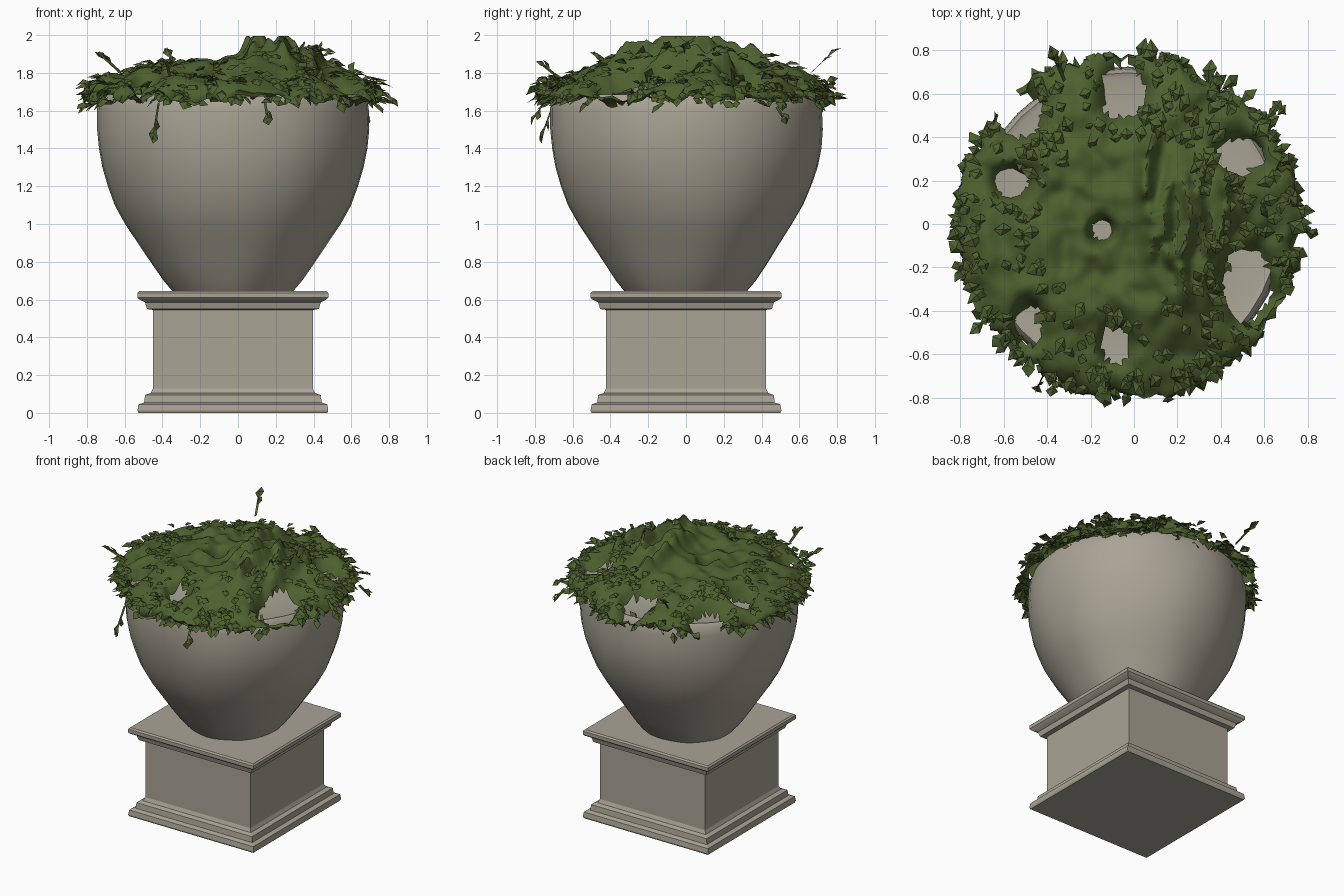
import bpy, bmesh, math, random
from mathutils import Vector, noise

random.seed(7)
CX = -0.027  # axis of pot and pedestal

cube = bpy.data.objects.get("Cube")
if cube:
    bpy.data.objects.remove(cube, do_unlink=True)


def material(name, color):
    m = bpy.data.materials.new(name)
    m.use_nodes = True
    m.diffuse_color = color
    m.node_tree.nodes["Principled BSDF"].inputs["Base Color"].default_value = color
    return m


STONE = material("stone", (0.40, 0.37, 0.30, 1))
GREEN = material("leaf green", (0.075, 0.118, 0.028, 1))


def finish(name, bm, mat, angle=None):
    me = bpy.data.meshes.new(name)
    bm.to_mesh(me)
    bm.free()
    me.materials.append(mat)
    ob = bpy.data.objects.new(name, me)
    bpy.context.collection.objects.link(ob)
    if angle:
        bpy.ops.object.select_all(action="DESELECT")
        ob.select_set(True)
        bpy.context.view_layer.objects.active = ob
        bpy.ops.object.shade_smooth_by_angle(angle=math.radians(angle))
    return ob


def loft(bm, rings):
    """Skin a list of equal vertex rings."""
    n = len(rings[0])
    for a, b in zip(rings, rings[1:]):
        for i in range(n):
            j = (i + 1) % n
            bm.faces.new((a[i], a[j], b[j], b[i]))


def fbm(x, y, z=0.0):
    return noise.noise(Vector((x, y, z)))


# Square pedestal with stepped mouldings: (half width, height)
bm = bmesh.new()
steps = [(0.5, 0), (0.505, 0.012), (0.5, 0.045), (0.47, 0.055), (0.465, 0.095),
         (0.435, 0.105), (0.423, 0.13), (0.423, 0.545), (0.455, 0.55), (0.465, 0.585),
         (0.495, 0.6), (0.505, 0.61), (0.505, 0.635), (0.495, 0.645)]
rings = []
for w, z in steps:
    rings.append([bm.verts.new((CX + sx * w, sy * w, z))
                  for sx, sy in ((-1, -1), (1, -1), (1, 1), (-1, 1))])
loft(bm, rings)
bm.faces.new(rings[0][::-1])
bm.faces.new(rings[-1])
finish("pedestal", bm, STONE, 25)

# Rounded pot, slightly uneven, closed by a low mound of soil
bm = bmesh.new()
outline = [(0.32, 0.64), (0.37, 0.7), (0.43, 0.79), (0.5, 0.9), (0.565, 1.0), (0.622, 1.1),
           (0.662, 1.2), (0.695, 1.3), (0.715, 1.4), (0.723, 1.5), (0.72, 1.6),
           (0.713, 1.66), (0.695, 1.685), (0.67, 1.675), (0.4, 1.72), (0.1, 1.75)]
SIDES = 40
rings = []
for r, z in outline:
    ring = []
    for i in range(SIDES):
        a = math.tau * i / SIDES
        c, s = math.cos(a), math.sin(a)
        k = r + 0.012 * fbm(2 * c, 2 * s, 2.5 * z)
        ring.append(bm.verts.new((CX + k * c, k * s, z)))
    rings.append(ring)
loft(bm, rings)
bm.faces.new(rings[0][::-1])
bm.faces.new(rings[-1])
finish("pot", bm, STONE, 40)

# Gaps in the foliage: x, y, half width, half depth
GAPS = [(-0.05, 0.61, 0.09, 0.13), (-0.53, 0.50, 0.10, 0.10), (0.49, 0.31, 0.10, 0.08),
        (0.52, -0.27, 0.11, 0.16), (-0.08, -0.55, 0.06, 0.08), (-0.48, -0.46, 0.06, 0.09),
        (-0.56, 0.19, 0.07, 0.06), (-0.15, -0.03, 0.045, 0.045)]
# Long crests of leaves: x, y start, y end, height, half width
CRESTS = [(0.07, -0.25, 0.45, 0.10, 0.035), (0.15, -0.28, 0.30, 0.09, 0.03),
          (0.24, -0.42, 0.26, 0.12, 0.03), (0.32, -0.32, 0.40, 0.09, 0.025),
          (0.41, -0.30, 0.36, 0.11, 0.03), (-0.29, -0.05, 0.2, 0.04, 0.03)]


def gap(x, y):
    """Relative distance to the nearest gap, below one inside it."""
    return min(math.hypot((x - gx) / w, (y - gy) / d) for gx, gy, w, d in GAPS)


def mound(x, y):
    r = math.hypot(x - CX, y)
    z = 1.865 - 0.13 * min(r / 0.75, 1.1) ** 3
    z += 0.05 * fbm(4 * x, 4 * y, 3) + 0.035 * fbm(11 * x, 11 * y, 5)
    z += 0.035 * math.exp(-((x - 0.22) / 0.2) ** 2 - (y / 0.4) ** 2)
    for cx, y0, y1, h, w in CRESTS:
        bend = x - cx - 0.02 * math.sin(13 * y + cx * 30)
        t = max(0, min(1, (y - y0) / 0.12, (y1 - y) / 0.12))
        z += h * t * math.exp(-(bend / w) ** 2) * (0.75 + 0.7 * fbm(14 * y, 9 * cx))
    z -= 0.12 * math.exp(-3 * max(0, gap(x, y) - 1))
    return min(z, 1.995)


# Leafy blanket: polar sheet with gaps, ragged edge and curled-over rim
bm = bmesh.new()
SPOKES, RINGS, CURL = 144, 44, 5
rings = []
for j in range(RINGS + CURL):
    ring = []
    for i in range(SPOKES):
        a = math.tau * i / SPOKES
        c, s = math.cos(a), math.sin(a)
        edge = 0.735 + 0.035 * fbm(3 * c, 3 * s, 1) + 0.05 * fbm(14 * c, 14 * s, 8)
        t = min(1, (j + 1) / RINGS)
        x, y = CX + edge * t * c, edge * t * s
        z = mound(x, y)
        curl = max(0, j + 1 - RINGS)
        if curl:
            k = curl / CURL
            out = 0.045 * math.sin(2.2 * k) + 0.04 * k * fbm(25 * c, 25 * s, 4 * k)
            z = z * (1 - k) + k * (1.665 + 0.07 * fbm(7 * c, 7 * s, 6))
            x, y = x + out * c, y + out * s
        ring.append(bm.verts.new((x, y, z)))
    rings.append(ring)
loft(bm, rings)
bm.faces.new(rings[0])
holes = []
for f in bm.faces:
    p = f.calc_center_median()
    if gap(p.x, p.y) < 1 + 0.25 * fbm(12 * p.x, 12 * p.y, 2):
        holes.append(f)
bmesh.ops.delete(bm, geom=holes, context="FACES")
finish("foliage_blanket", bm, GREEN, 50)


def leaf(bm, base, direction, length, width):
    """Pointed, folded and drooping leaf."""
    d = direction.normalized()
    side = d.cross(Vector((0, 0, 1)))
    if side.length < 0.05:
        side = Vector((1, 0, 0))
    side = (side.normalized() + 0.5 * Vector((0, 0, random.uniform(-1, 1)))).normalized()
    up = side.cross(d)
    stem = bm.verts.new(base)
    tip = bm.verts.new(base + d * length - up * length * 0.15)
    mid = bm.verts.new(base + d * length * 0.5 + up * width * 0.25)
    l, r = [bm.verts.new(base + d * length * random.uniform(0.45, 0.7) + side * width * k)
            for k in (-0.5, 0.5)]
    for tri in ((stem, mid, l), (l, mid, tip), (stem, r, mid), (mid, r, tip)):
        bm.faces.new(tri)


# Loose leaves: overhanging rim
bm = bmesh.new()
for _ in range(520):
    a = random.uniform(0, math.tau)
    r = random.uniform(0.66, 0.765)
    x, y = CX + r * math.cos(a), r * math.sin(a)
    if gap(x, y) < 1.25:
        continue
    z = random.uniform(1.65, 1.77) - 0.3 * (r - 0.7)
    a += random.uniform(-0.8, 0.8)
    d = Vector((math.cos(a), math.sin(a), random.uniform(-0.7, 0.45)))
    leaf(bm, Vector((x, y, z)), d, random.uniform(0.05, 0.11), random.uniform(0.04, 0.08))
finish("rim_leaves", bm, GREEN)

# Loose leaves: scattered over the mound
bm = bmesh.new()
for _ in range(240):
    a, r = random.uniform(0, math.tau), random.uniform(0.35, 0.7)
    x, y = CX + r * math.cos(a), r * math.sin(a)
    if gap(x, y) < 1.35:
        continue
    d = Vector((math.cos(a), math.sin(a), random.uniform(-0.1, 0.35)))
    leaf(bm, Vector((x, y, mound(x, y) - 0.01)), d, random.uniform(0.05, 0.1), 0.06)
# Upright leaves along the crests
for x, y, h in ((0.28, -0.25, 0.12), (0.33, -0.1, 0.13), (0.42, 0.0, 0.12),
                (0.42, -0.2, 0.1), (0.33, 0.2, 0.1), (0.59, 0.05, 0.1)):
    z = mound(x, y) - 0.04
    leaf(bm, Vector((x, y, z)), Vector((0.15, 0.1, 1)), min(h, 1.97 - z), 0.07)
finish("mound_leaves", bm, GREEN)

# Stray sprigs: thin stem from root to a leaf at the end
SPRIGS = [((-0.62, -0.40, 1.80), (-0.74, -0.49, 1.91)), ((-0.32, 0.66, 1.80), (-0.38, 0.80, 1.93)),
          ((0.70, 0.00, 1.74), (0.84, -0.05, 1.64)), ((0.58, 0.44, 1.72), (0.67, 0.56, 1.68)),
          ((-0.42, -0.70, 1.64), (-0.45, -0.77, 1.45)), ((0.14, -0.74, 1.66), (0.16, -0.82, 1.54)),
          ((0.50, -0.45, 1.72), (0.59, -0.52, 1.64)), ((-0.72, 0.02, 1.68), (-0.84, 0.0, 1.60)),
          ((0.64, 0.48, 1.62), (0.69, 0.53, 1.54)), ((-0.36, -0.68, 1.78), (-0.38, -0.78, 1.86))]
bm = bmesh.new()
for root, end in SPRIGS:
    p, q = Vector(root), Vector(end)
    w = Vector((0.006, 0.006, 0.004))
    bm.faces.new([bm.verts.new(v) for v in (p - w, p + w, q + w, q - w)])
    d = q - p
    leaf(bm, p + d * 0.6, d, d.length * 0.5, 0.06)
    leaf(bm, p + d * 0.4, d + Vector((0.04, 0.05, 0.03)), 0.07, 0.04)
finish("sprigs", bm, GREEN)
